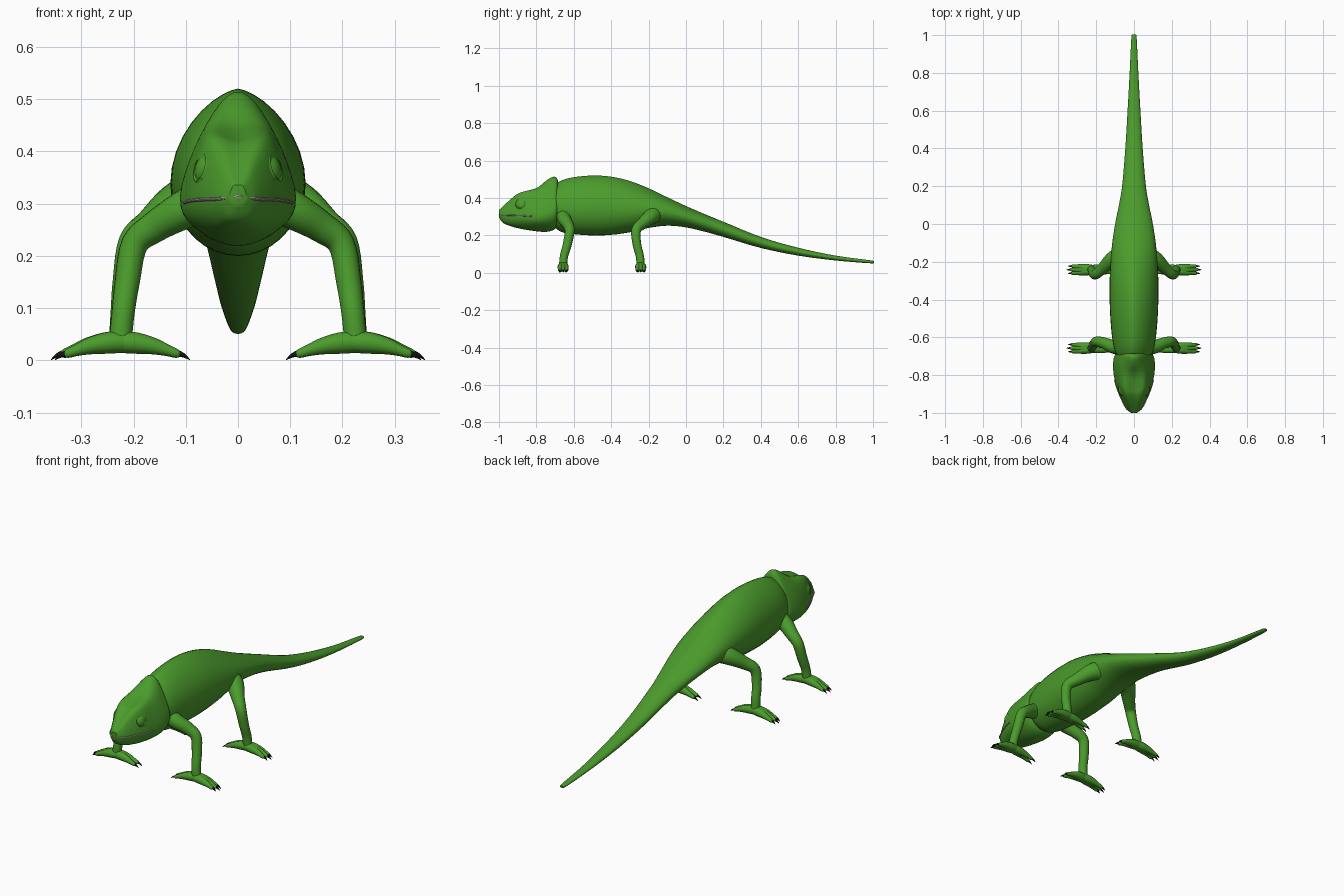
import bpy, bmesh, math
from mathutils import Vector

if "Cube" in bpy.data.objects:
    bpy.data.objects.remove(bpy.data.objects["Cube"])


def material(name, rgb):
    m = bpy.data.materials.new(name)
    m.diffuse_color = (*rgb, 1)
    m.use_nodes = True
    m.node_tree.nodes["Principled BSDF"].inputs["Base Color"].default_value = m.diffuse_color
    return m


GREEN = material("skin", (0.07, 0.33, 0.025))
DARK = material("claw", (0.012, 0.012, 0.012))
PINK = material("lip", (0.48, 0.36, 0.36))


def spline(pts, n, closed=False):
    """Catmull-Rom through tuples of any length, n steps per span."""
    k, out = len(pts), []
    for i in range(k if closed else k - 1):
        g = lambda j: pts[j % k] if closed else pts[max(0, min(k - 1, j))]
        a, b, c, d = g(i - 1), g(i), g(i + 1), g(i + 2)
        for s in range(n):
            t = s / n
            out.append(tuple(0.5 * (2 * q + (r - p) * t + (2 * p - 5 * q + 4 * r - w) * t * t
                                    + (3 * q - p - 3 * r + w) * t ** 3)
                             for p, q, r, w in zip(a, b, c, d)))
    if not closed:
        out.append(tuple(pts[-1]))
    return out


def loft(bm, rings):
    """Skin a list of equal rings and cap both ends."""
    rows = [[bm.verts.new(p) for p in r] for r in rings]
    n = len(rows[0])
    for a, b in zip(rows, rows[1:]):
        for i in range(n):
            bm.faces.new((a[i], a[(i + 1) % n], b[(i + 1) % n], b[i]))
    bm.faces.new(rows[0][::-1])
    bm.faces.new(rows[-1])


def tube(bm, pts, n=5, sides=14):
    """Tapered tube through (x, y, z, radius) points."""
    path = spline(pts, n) if n > 1 else pts
    pos = [Vector(p[:3]) for p in path]
    rings, q, old = [], None, None
    for i, p in enumerate(pos):
        t = (pos[min(i + 1, len(pos) - 1)] - pos[max(i - 1, 0)]).normalized()
        q = t.to_track_quat('Z', 'Y') if q is None else old.rotation_difference(t) @ q
        old = t
        r = path[i][3]
        rings.append([p + q @ Vector((r * math.cos(a), r * math.sin(a), 0))
                      for a in (2 * math.pi * j / sides for j in range(sides))])
    loft(bm, rings)


def finish(name, bm, mat, mirror=False, angle=40):
    bmesh.ops.recalc_face_normals(bm, faces=bm.faces)
    me = bpy.data.meshes.new(name)
    bm.to_mesh(me)
    bm.free()
    ob = bpy.data.objects.new(name, me)
    bpy.context.collection.objects.link(ob)
    me.materials.append(mat)
    bpy.ops.object.select_all(action='DESELECT')
    ob.select_set(True)
    bpy.context.view_layer.objects.active = ob
    bpy.ops.object.shade_smooth_by_angle(angle=math.radians(angle))
    if mirror:
        ob.modifiers.new("mirror", 'MIRROR').use_mirror_merge = False
    return ob


# Body and tail: y, top, bottom, half width, height of widest point
BODY = [(-0.72, .46, .26, .08, .35), (-0.67, .492, .22, .102, .345), (-0.6, .511, .207, .116, .34),
        (-0.5, .52, .2, .125, .34), (-0.4, .514, .203, .129, .34), (-0.3, .491, .217, .129, .335),
        (-0.2, .452, .24, .124, .335), (-0.1, .404, .252, .115, .325), (0, .357, .243, .1, .3),
        (0.1, .314, .22, .08, .268), (0.2, .273, .192, .063, .233), (0.4, .192, .133, .046, .163),
        (0.6, .134, .092, .034, .113), (0.8, .092, .066, .023, .079), (0.985, .067, .051, .014, .059),
        (1.0, .063, .055, .007, .059)]
rings = []
for y, top, bot, hw, mid in spline(BODY, 4):
    peak = 1 + 0.35 * max(0, min(1, (0.3 - y) / 0.5))
    ring = []
    for j in range(36):
        a = 2 * math.pi * j / 36
        c, s = math.cos(a), math.sin(a)
        x = hw * math.copysign(abs(c) ** (peak if s > 0 else 1), c)
        ring.append((x, y, mid + s * ((top - mid) if s > 0 else (mid - bot))))
    rings.append(ring)
bm = bmesh.new()
loft(bm, rings)
finish("body_and_tail", bm, GREEN)

# Head: y, chin z, jaw x z, mouth x z, brow x z, crown z
HEAD = [(-1.0, .297, .008, .3, .016, .313, .01, .333, .336),
        (-0.98, .268, .024, .276, .037, .309, .022, .35, .353),
        (-0.94, .25, .042, .262, .06, .308, .037, .385, .388),
        (-0.9, .239, .053, .255, .078, .307, .051, .414, .415),
        (-0.86, .231, .062, .25, .093, .305, .061, .427, .428),
        (-0.8, .222, .07, .246, .107, .303, .064, .436, .451),
        (-0.75, .219, .073, .247, .111, .312, .064, .445, .491),
        (-0.715, .226, .072, .252, .108, .325, .056, .46, .512),
        (-0.695, .24, .066, .264, .102, .335, .05, .465, .511),
        (-0.685, .265, .055, .285, .088, .34, .042, .455, .495)]
rings = []
for y, zb, xj, zj, xm, zm, xr, zr, zt in spline(HEAD, 4):
    half = [(xj, zj), (xm, zm), (xr, zr)]
    ring = [(0, zb)] + half + [(0, zt)] + [(-x, z) for x, z in half[::-1]]
    rings.append([(x, y, z) for x, z in spline(ring, 6, True)])
bm = bmesh.new()
loft(bm, rings)
finish("head", bm, GREEN)

# Pale lip line following the widest line of the head
side = [(h[4] + .0005, h[0], h[5]) for h in HEAD[1:6]]
side[-1] = (.103, -0.825, .302)
lip = [(-x, y, z, .0032) for x, y, z in side[::-1]] + [(0, -0.9985, .313, .0032)] \
    + [(x, y, z, .0032) for x, y, z in side]
bm = bmesh.new()
tube(bm, lip, 5, 8)
finish("lip_line", bm, PINK)

# Eyes: flattened turret with a raised rim
out = Vector((.9, -.34, .27)).normalized()
turn = out.to_track_quat('Z', 'Y')
centre = Vector((.0695, -0.885, .368))
bm = bmesh.new()
for profile in ([(.0315, -.008), (.031, .002), (.027, .005), (.0235, .003)],
                [(.025, -.006), (.023, .003), (.017, .0075), (.009, .01), (.001, .0105)]):
    loft(bm, [[centre + turn @ Vector((r * math.cos(a), r * math.sin(a), h))
               for a in (2 * math.pi * j / 24 for j in range(24))] for r, h in profile])
finish("eyes", bm, GREEN, True)

# Legs (x, y, z, radius) with gripping feet
LEGS = {
    "front": [(.06, -.655, .31, .04), (.11, -.65, .285, .036), (.16, -.63, .255, .03),
              (.198, -.622, .222, .026), (.212, -.635, .15, .024), (.22, -.652, .09, .022),
              (.225, -.657, .04, .022)],
    "rear": [(.05, -.165, .32, .052), (.11, -.185, .303, .043), (.165, -.235, .262, .031),
             (.203, -.267, .226, .026), (.217, -.262, .15, .023), (.222, -.247, .09, .022),
             (.225, -.242, .04, .022)]}
for name, path in LEGS.items():
    bm = bmesh.new()
    tube(bm, path, 5, 16)
    finish(name + "_legs", bm, GREEN, True)
    feet, claws = bmesh.new(), bmesh.new()
    ax, ay = path[-1][:2]
    for sign, spread in ((1, (-.017, 0, .017)), (-1, (-.012, .012))):
        for dy in spread:
            ln = 1 if abs(dy) < .015 else .94
            p = lambda d, k, z, r: (ax + sign * d * ln, ay + dy * k, z, r)
            tube(feet, [p(-.02, .3, .034, .018), p(.02, .5, .034, .021), p(.06, .8, .028, .0165),
                        p(.09, 1, .019, .011), p(.108, 1.1, .013, .0085), p(.115, 1.1, .012, .004)], 4, 12)
            tube(claws, [p(.108, 1.1, .014, .0065), p(.122, 1.12, .009, .004),
                         p(.133, 1.15, .001, .0006)], 3, 8)
    finish(name + "_feet", feet, GREEN, True)
    finish(name + "_claws", claws, DARK, True)
